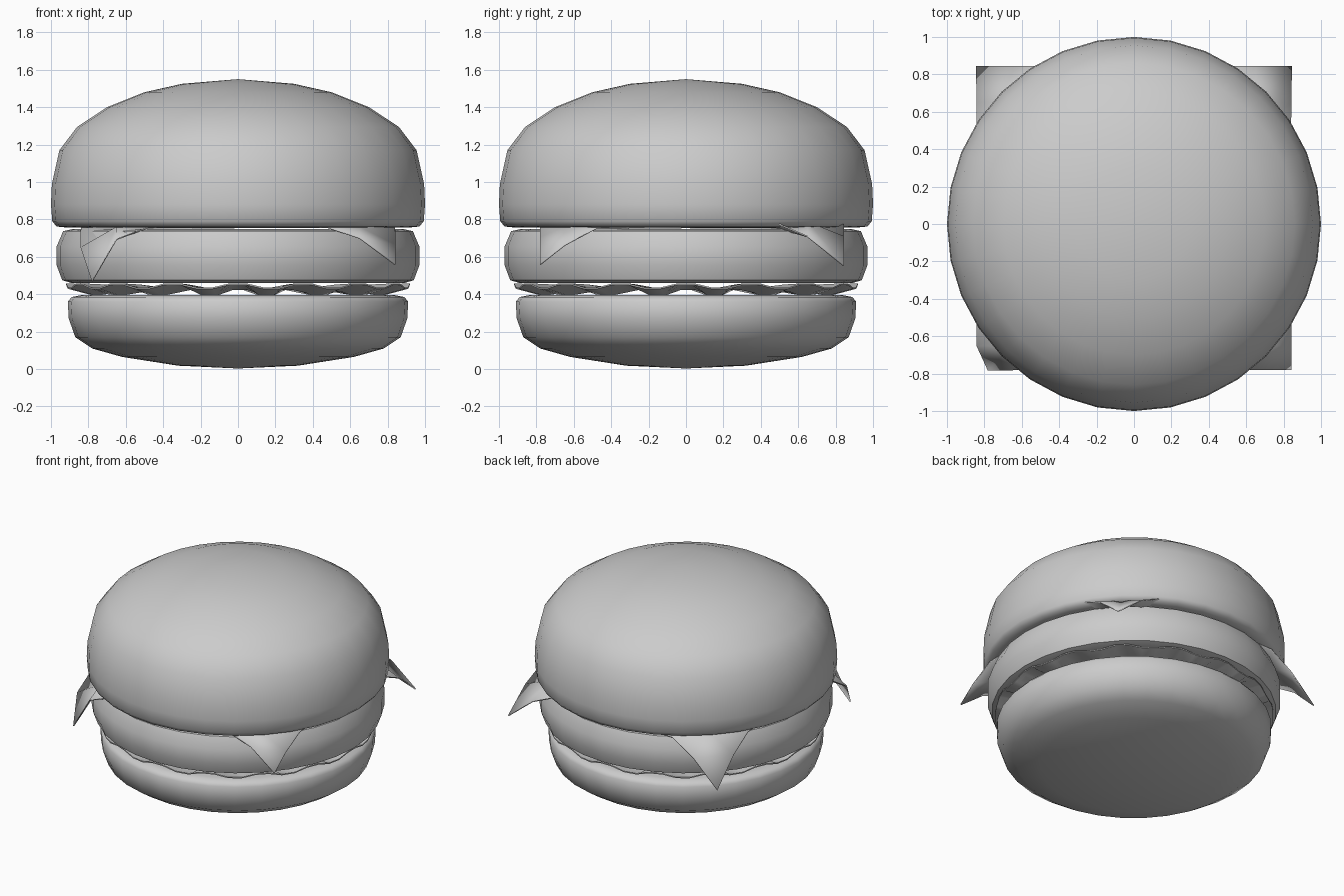
import bpy, bmesh, math

if "Cube" in bpy.data.objects:
    bpy.data.objects.remove(bpy.data.objects["Cube"])


def finish(name, bm, angle=40):
    bmesh.ops.recalc_face_normals(bm, faces=bm.faces)
    me = bpy.data.meshes.new(name)
    bm.to_mesh(me)
    bm.free()
    ob = bpy.data.objects.new(name, me)
    bpy.context.collection.objects.link(ob)
    bpy.ops.object.select_all(action='DESELECT')
    ob.select_set(True)
    bpy.context.view_layer.objects.active = ob
    bpy.ops.object.shade_smooth_by_angle(angle=math.radians(angle))
    return ob


def rings(bm, count, profile):
    """Skin a closed surface from pole to pole; profile gives (r, z) per ring, or a function of the index."""
    def pt(p, i):
        r, z = p(i) if callable(p) else p
        a = 2 * math.pi * i / count
        return bm.verts.new((r * math.cos(a), r * math.sin(a), z))
    rows = [[pt(p, i) for i in range(count)] for p in profile[1:-1]]
    first, last = (bm.verts.new((0, 0, p[1])) for p in (profile[0], profile[-1]))
    for i in range(count):
        j = (i + 1) % count
        bm.faces.new((first, rows[0][j], rows[0][i]))
        bm.faces.new((last, rows[-1][i], rows[-1][j]))
        for a, b in zip(rows, rows[1:]):
            bm.faces.new((a[i], a[j], b[j], b[i]))


def lathe(name, profile):
    bm = bmesh.new()
    rings(bm, 32, profile)
    finish(name, bm, 50)


# buns and patty
lathe("top_bun", [(0, 1.55), (0.3, 1.525), (0.5, 1.48), (0.7, 1.4), (0.86, 1.295), (0.955, 1.17),
                  (0.995, 0.99), (1.0, 0.88), (0.993, 0.79), (0.97, 0.762), (0.92, 0.757), (0, 0.757)])
lathe("patty", [(0, 0.75), (0.88, 0.75), (0.935, 0.737), (0.97, 0.655), (0.97, 0.555),
                (0.94, 0.475), (0.89, 0.46), (0, 0.46)])
lathe("bottom_bun", [(0, 0.395), (0.84, 0.395), (0.89, 0.385), (0.91, 0.36), (0.905, 0.27), (0.87, 0.17),
                     (0.78, 0.11), (0.62, 0.065), (0.32, 0.018), (0, 0.003)])


# ruffled lettuce: 16 folds dipping down, thin sheet
def fold(r, low, high, dz=0.0):
    def ring(i):
        # quarter steps of each fold: up, down, down, up
        return r, (low if i % 4 in (1, 2) else high) + dz
    return ring


bm = bmesh.new()
T = 0.008
rings(bm, 64, [(0, 0.43), (0.6, 0.43), fold(0.78, 0.4, 0.452), fold(0.92, 0.437, 0.458),
               fold(0.92, 0.437, 0.458, -T), fold(0.78, 0.4, 0.452, -T), (0.6, 0.43 - T), (0, 0.43 - T)])
lettuce = finish("lettuce", bm, 30)
# centre the folds between the main axes
lettuce.rotation_euler.z = math.radians(11.25 - 360 * 1.5 / 64)

# cheese slice: square sheet with four drooping corners (tip half-width, tip height, edge lift)
corners = {(-1, -1): (0.78, 0.47, 0.0), (1, -1): (0.785, 0.505, 0.0),
           (-1, 1): (0.843, 0.46, 0.0), (1, 1): (0.843, 0.555, 0.028)}
steps = [-0.84, -0.65, -0.48, 0, 0.48, 0.65, 0.84]
bm = bmesh.new()
grid = []
for y in steps:
    row = []
    for x in steps:
        tip, low, lift = corners[(1 if x > 0 else -1, 1 if y > 0 else -1)]
        t = max(0, (abs(x) + abs(y) - 1.3) / 0.38)
        z = 0.757 - (0.757 - low) * t ** 1.4
        if abs(x) > 0.4 and abs(y) > 0.4 and t < 0.9 and abs(x) + abs(y) > 1.25:
            z += lift
        if t > 0.9:
            x, y = math.copysign(tip, x), math.copysign(tip, y)
        row.append(bm.verts.new((x, y, z)))
    grid.append(row)
for a, b in zip(grid, grid[1:]):
    for i in range(len(steps) - 1):
        bm.faces.new((a[i], a[i + 1], b[i + 1], b[i]))
cheese = finish("cheese", bm, 40)
mod = cheese.modifiers.new("thickness", 'SOLIDIFY')
mod.thickness = 0.008
mod.offset = 0
